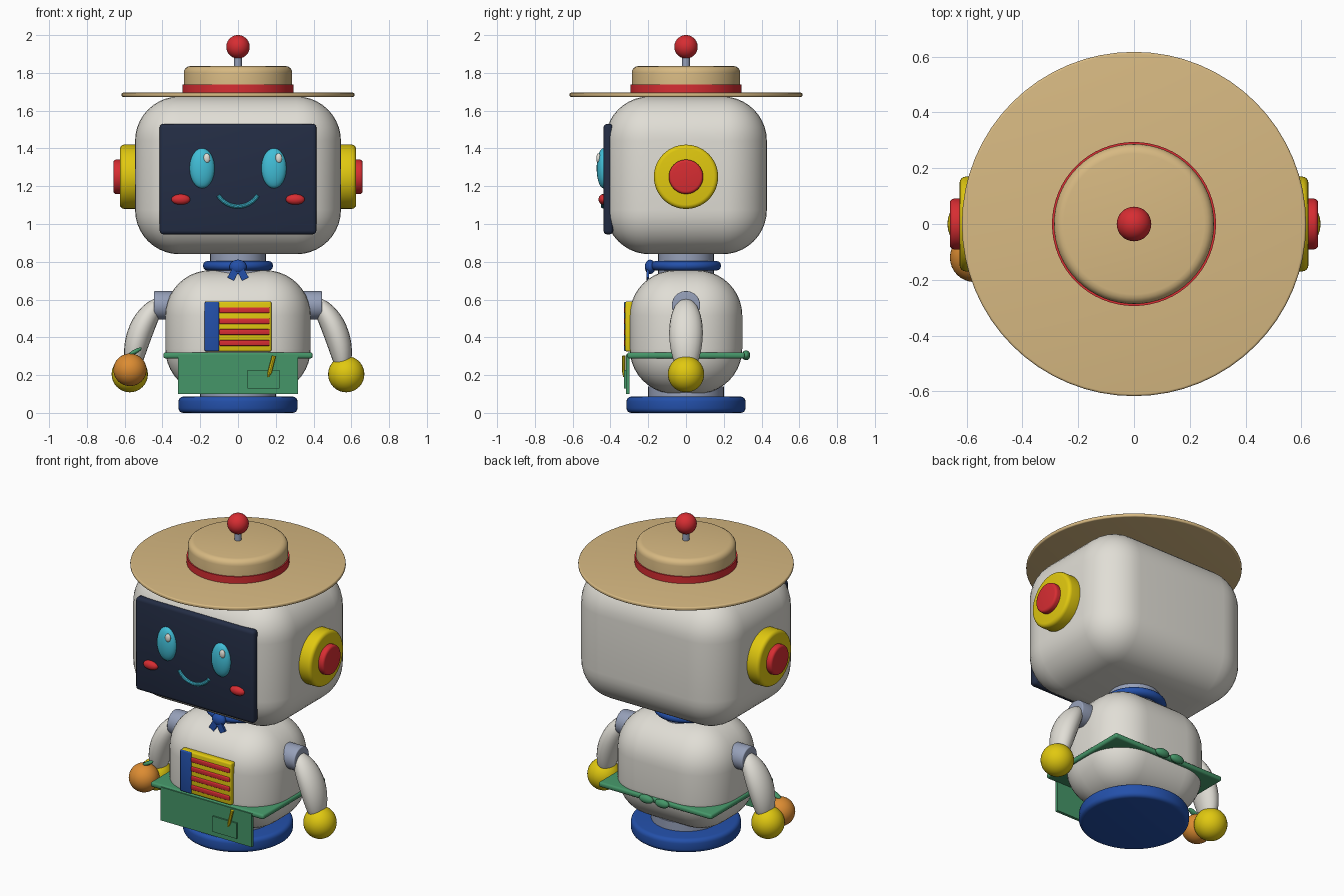
import bpy, bmesh, math
from mathutils import Matrix, Vector

if "Cube" in bpy.data.objects:
    bpy.data.objects.remove(bpy.data.objects["Cube"])


def colour(name, r, g, b):
    m = bpy.data.materials.new(name)
    m.diffuse_color = (r, g, b, 1)
    m.use_nodes = True
    m.node_tree.nodes["Principled BSDF"].inputs["Base Color"].default_value = m.diffuse_color
    return m


WHITE = colour("warm white", 0.75, 0.73, 0.67)
STRAW = colour("straw", 0.68, 0.485, 0.223)
RED = colour("red", 0.68, 0.026, 0.032)
YELLOW = colour("yellow", 0.75, 0.58, 0.005)
BLUE = colour("blue", 0.017, 0.08, 0.40)
NAVY = colour("navy", 0.017, 0.026, 0.058)
GREEN = colour("green", 0.06, 0.305, 0.14)
CYAN = colour("cyan", 0.053, 0.515, 0.68)
GREY = colour("blue grey", 0.305, 0.352, 0.485)
ORANGE = colour("orange", 0.716, 0.262, 0.032)


def finish(name, bm, mat, loc=(0, 0, 0), rot=(0, 0, 0)):
    bmesh.ops.recalc_face_normals(bm, faces=bm.faces[:])
    me = bpy.data.meshes.new(name)
    bm.to_mesh(me)
    bm.free()
    me.materials.append(mat)
    ob = bpy.data.objects.new(name, me)
    ob.location, ob.rotation_euler = loc, rot
    bpy.context.collection.objects.link(ob)
    bpy.ops.object.select_all(action='DESELECT')
    ob.select_set(True)
    bpy.context.view_layer.objects.active = ob
    bpy.ops.object.shade_smooth_by_angle(angle=math.radians(35))
    return ob


def box(name, mat, lo, hi, bevel=0, seg=3, rot=(0, 0, 0)):
    lo, hi = Vector(lo), Vector(hi)
    bm = bmesh.new()
    bmesh.ops.create_cube(bm, size=1, matrix=Matrix.Diagonal((*(hi - lo), 1)))
    if bevel:
        bmesh.ops.bevel(bm, geom=bm.edges[:], offset=bevel, segments=seg,
                        profile=0.5, affect='EDGES', clamp_overlap=True)
    return finish(name, bm, mat, (lo + hi) / 2, rot)


def ball(name, mat, loc, radii, rot=(0, 0, 0)):
    bm = bmesh.new()
    bmesh.ops.create_uvsphere(bm, u_segments=32, v_segments=20, radius=1,
                              matrix=Matrix.Diagonal((*radii, 1)))
    return finish(name, bm, mat, loc, rot)


def lathe(name, mat, profile, loc=(0, 0, 0), rot=(0, 0, 0), seg=64):
    """Spin (radius, height) points about the local z axis."""
    bm = bmesh.new()
    vs = [bm.verts.new((r, 0, z)) for r, z in profile]
    es = [bm.edges.new(p) for p in zip(vs, vs[1:])]
    bmesh.ops.spin(bm, geom=vs + es, cent=(0, 0, 0), axis=(0, 0, 1),
                   angle=math.tau, steps=seg)
    bmesh.ops.remove_doubles(bm, verts=bm.verts[:], dist=1e-5)
    return finish(name, bm, mat, loc, rot)


def disc(name, mat, r, z0, z1, b=0.0, loc=(0, 0, 0), rot=(0, 0, 0), both=True):
    """Cylinder with rounded rims."""
    arc = [(b * (1 - math.cos(t)), b * (1 - math.sin(t)))
           for t in (i * math.pi / 8 for i in range(5))]
    top = [(r - dx, z1 - dz) for dx, dz in arc] if b else [(r, z1)]
    low = [(r - dx, z0 + dz) for dx, dz in reversed(arc)] if b and both else [(r, z0)]
    return lathe(name, mat, [(0, z0)] + low + top + [(0, z1)], loc, rot)


def tube(name, mat, pts, radii, seg=20):
    """Round tube through points in an xz plane, with closed ends."""
    bm = bmesh.new()
    pts = [Vector(p) for p in pts]
    rings = []
    for i, p in enumerate(pts):
        t = (pts[min(i + 1, len(pts) - 1)] - pts[max(i - 1, 0)]).normalized()
        side, y = t.cross(Vector((0, 1, 0))), Vector((0, 1, 0))
        rx, ry = radii[i]
        rings.append([bm.verts.new(p + side * rx * math.cos(a) + y * ry * math.sin(a))
                      for a in (math.tau * k / seg for k in range(seg))])
    for a, b in zip(rings, rings[1:]):
        for k in range(seg):
            n = (k + 1) % seg
            bm.faces.new((a[k], a[n], b[n], b[k]))
    bm.faces.new(rings[0])
    bm.faces.new(rings[-1])
    return finish(name, bm, mat)


# Hat and antenna
disc("hat_brim", STRAW, 0.617, 1.673, 1.695, 0.008)
disc("hat_crown", STRAW, 0.287, 1.69, 1.836, 0.035, both=False)
disc("hat_band", RED, 0.294, 1.693, 1.738)
disc("antenna_rod", GREY, 0.02, 1.82, 1.91)
ball("antenna_ball", RED, (0, 0, 1.938), (0.062,) * 3)

# Head and face screen
box("head", WHITE, (-0.545, -0.428, 0.84), (0.545, 0.428, 1.675), 0.235, 10)
box("face_screen", NAVY, (-0.415, -0.437, 0.945), (0.415, -0.385, 1.53), 0.02)
for s in (-1, 1):
    ball("eye", CYAN, (s * 0.19, -0.437, 1.295), (0.066, 0.036, 0.106))
    ball("eye_highlight", WHITE, (s * 0.19 + 0.025, -0.463, 1.348), (0.018, 0.012, 0.026))
    ball("cheek", RED, (s * 0.303, -0.437, 1.13), (0.05, 0.026, 0.028))
angles = [math.radians(-149 + 118 * i / 20) for i in range(21)]
tube("smile", CYAN, [(0.122 * math.cos(a), -0.439, 1.215 + 0.122 * math.sin(a)) for a in angles],
     [(0.011, 0.011)] * 21, 10)

# Ear pads
for s in (-1, 1):
    turn = (0, s * math.pi / 2, 0)
    disc("ear_pad", YELLOW, 0.17, 0.5, 0.625, 0.022, (0, 0, 1.25), turn)
    disc("ear_button", RED, 0.091, 0.6, 0.66, 0.015, (0, 0, 1.25), turn)

# Neck and scarf
disc("neck", GREY, 0.147, 0.72, 0.87)
lathe("scarf", BLUE, [(0.155 + 0.031 * math.cos(t), 0.779 + 0.027 * math.sin(t))
                      for t in (math.tau * i / 14 for i in range(15))])
ball("scarf_knot", BLUE, (0, -0.19, 0.773), (0.045, 0.028, 0.038))
for s in (-1, 1):
    box("scarf_tail", BLUE, (s * 0.025 - 0.019, -0.21, 0.705), (s * 0.025 + 0.019, -0.196, 0.765),
        rot=(0, -s * 0.5, 0))

# Torso and base
box("torso", WHITE, (-0.385, -0.298, 0.1), (0.385, 0.298, 0.755), 0.24, 10)
disc("waist_joint", GREY, 0.2, 0.07, 0.14)
disc("base", BLUE, 0.315, 0.0, 0.086, 0.025)

# Chest panel with blue spine and red bars
box("chest_panel", YELLOW, (-0.177, -0.322, 0.325), (0.177, -0.28, 0.59), 0.01)
box("panel_spine", BLUE, (-0.177, -0.328, 0.328), (-0.1, -0.285, 0.587), 0.006)
for i in range(4):
    z = 0.37 + i * 0.058
    box("panel_bar", RED, (-0.1, -0.329, z - 0.015), (0.168, -0.315, z + 0.015), 0.006)

# Apron with pocket, pencil and back bow
box("apron_belt", GREEN, (-0.395, -0.312, 0.288), (0.395, 0.312, 0.32), 0.012)
box("apron_panel", GREEN, (-0.318, -0.318, 0.1), (0.318, -0.3, 0.31))
box("apron_pocket", GREEN, (0.05, -0.327, 0.13), (0.22, -0.316, 0.228))
tube("pencil", YELLOW, [(0.16, -0.329, 0.19), (0.168, -0.329, 0.215), (0.19, -0.329, 0.302)],
     [(0.003, 0.003), (0.011, 0.009), (0.011, 0.009)], 8)
for s in (-1, 1):
    ball("apron_bow", GREEN, (s * 0.055, 0.318, 0.305), (0.048, 0.022, 0.026))

# Arms: a round shoulder, a bent tapering arm and a ball hand
ends = [Vector((0.405, 0, 0.60)), Vector((0.545, 0, 0.46)), Vector((0.555, 0, 0.235))]
for s in (-1, 1):
    disc("shoulder", GREY, 0.075, 0.34, 0.445, 0.006, (0, 0, 0.57), (0, s * math.pi / 2, 0))
    path, radii = [], []
    for i in range(15):
        t = i / 14
        p = ends[0] * (1 - t) ** 2 + ends[1] * 2 * t * (1 - t) + ends[2] * t * t
        path.append((s * p.x, 0, p.z))
        w = math.sqrt(max(0.02, 1 - (1.85 * t - 1) ** 2))
        radii.append((0.066 * w, 0.089 * w))
    tube("arm", WHITE, path, radii)
    ball("hand", YELLOW, (s * 0.573, 0, 0.205), (0.096,) * 3)

# Fruit held in one hand
ball("fruit", ORANGE, (-0.572, -0.12, 0.228), (0.088, 0.088, 0.086))
ball("fruit_leaf", GREEN, (-0.545, -0.12, 0.324), (0.04, 0.018, 0.012), (0, -0.5, 0))
